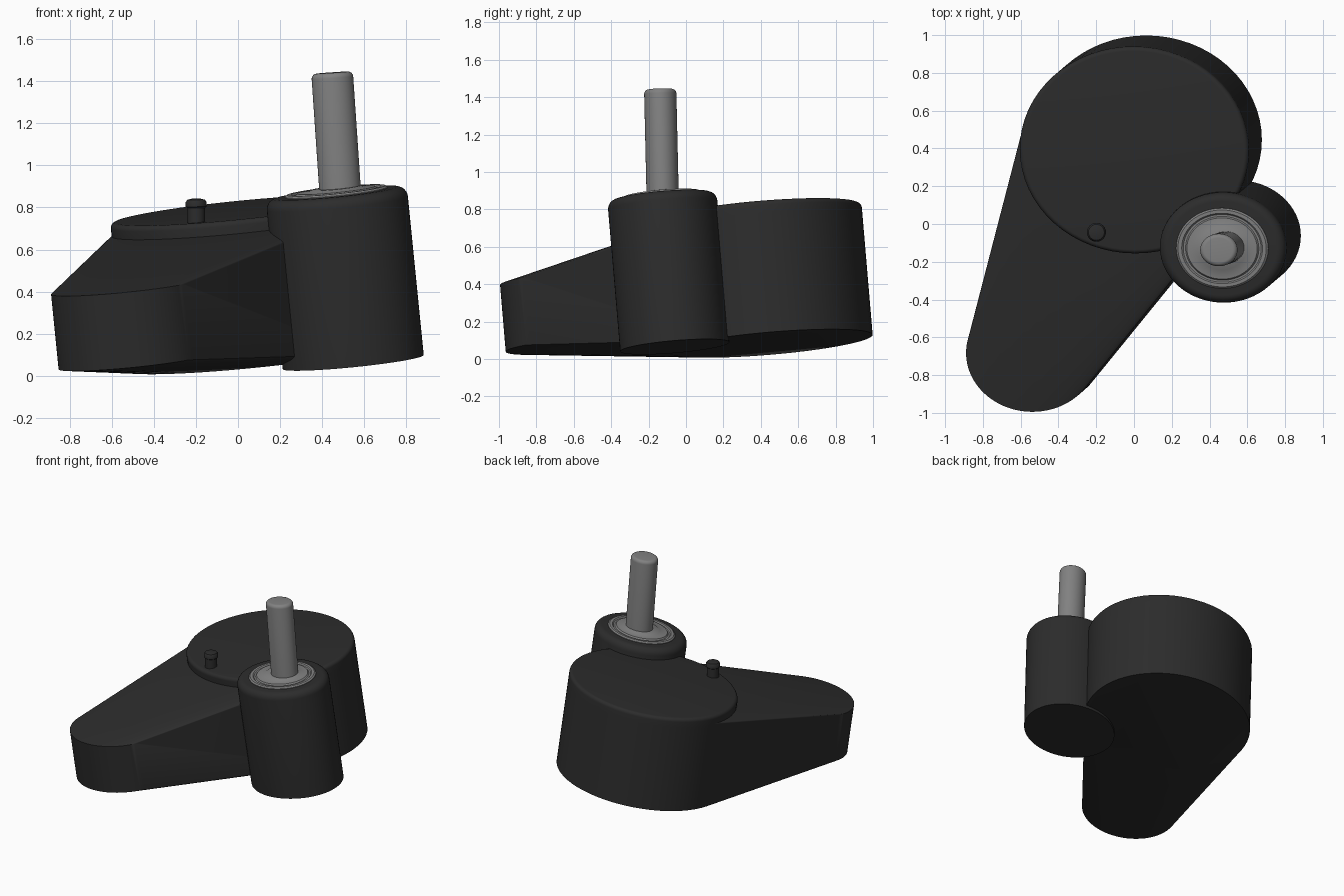
import bpy, bmesh, math
from mathutils import Vector, Matrix

if "Cube" in bpy.data.objects:
    bpy.data.objects.remove(bpy.data.objects["Cube"])

N = 64
TILT = Vector((-0.1, -0.085, 1))


def material(name, value):
    m = bpy.data.materials.new(name)
    m.diffuse_color = (value, value, value, 1)
    m.use_nodes = True
    m.node_tree.nodes["Principled BSDF"].inputs["Base Color"].default_value = m.diffuse_color
    return m


BLACK = material("matte_black", 0.025)
METAL = material("grey_metal", 0.22)


def frame(origin, axis=TILT):
    # rotation that leans local z onto the axis, placed at the origin
    return Matrix.Translation(origin) @ Vector((0, 0, 1)).rotation_difference(axis).to_matrix().to_4x4()


def finish(name, bm, mat):
    bmesh.ops.recalc_face_normals(bm, faces=bm.faces)
    me = bpy.data.meshes.new(name)
    bm.to_mesh(me)
    bm.free()
    me.materials.append(mat)
    ob = bpy.data.objects.new(name, me)
    bpy.context.collection.objects.link(ob)
    bpy.ops.object.select_all(action='DESELECT')
    ob.select_set(True)
    bpy.context.view_layer.objects.active = ob
    bpy.ops.object.shade_smooth_by_angle(angle=math.radians(35))
    return ob


def turned(name, profile, origin, mat, axis=TILT, squash=0.87):
    # closed oval turning from (radius, height) points
    m, bm, rings = frame(origin, axis), bmesh.new(), []
    for r, h in profile:
        rings.append([bm.verts.new(m @ Vector((r * math.cos(a), squash * r * math.sin(a), h)))
                      for a in (2 * math.pi * i / N for i in range(N))])
    for lo, hi in zip(rings, rings[1:]):
        for i in range(N):
            j = (i + 1) % N
            bm.faces.new((lo[i], lo[j], hi[j], hi[i]))
    bm.faces.new(rings[0][::-1])
    bm.faces.new(rings[-1])
    return finish(name, bm, mat)


def rounded(r, bottom, top, b, steps=6):
    # straight wall with a rounded upper edge
    return [(r, bottom)] + [(r - b + b * math.cos(t), top - b + b * math.sin(t))
                            for t in (math.pi / 2 * k / steps for k in range(steps + 1))]


# housing: hull between the large oval drum and the low arm end
DRUM, ARM = Vector((0.07, 0.45, 0.083)), Vector((-0.505, -0.655, 0.065))
bm = bmesh.new()


def arc(origin, rx, ry, h, start=0, sweep=2 * math.pi):
    m = frame(origin)
    for i in range(N):
        a = start + sweep * i / (N if sweep > 6 else N - 1)
        bm.verts.new(m @ Vector((rx * math.cos(a), ry * math.sin(a), h)))


arc(DRUM, 0.61, 0.55, 0)
arc(DRUM, 0.61, 0.55, 0.645)
arc(ARM, 0.35, 0.31, 0)
arc(ARM, 0.35, 0.31, 0.36, math.radians(-203), math.pi)
res = bmesh.ops.convex_hull(bm, input=bm.verts)
bmesh.ops.delete(bm, geom=[v for v in bm.verts if not v.link_faces], context='VERTS')
bmesh.ops.dissolve_limit(bm, angle_limit=0.01, verts=bm.verts, edges=bm.edges)
finish("housing", bm, BLACK)

# raised round lid on the drum
turned("drum_lid", rounded(0.61, 0.64, 0.71, 0.025), DRUM, BLACK, squash=0.55 / 0.61)

# upright socket for the stem
SOCKET = Vector((0.548, -0.06, 0.065))
turned("stem_socket", rounded(0.337, 0, 0.812, 0.05), SOCKET, BLACK)

# metal bearing with a shallow groove
turned("bearing_ring", [(0.245, 0.79), (0.245, 0.816), (0.235, 0.824), (0.215, 0.824), (0.207, 0.816),
                        (0.195, 0.816), (0.187, 0.826), (0.13, 0.83), (0.12, 0.836)], SOCKET, METAL)

# stem pin leans slightly less than the housing
turned("stem", rounded(0.099, -0.03, 0.568, 0.025), Vector((0.486, -0.125, 0.875)), METAL,
       axis=Vector((-0.068, -0.023, 1)))

# small brake button with a wider head
turned("brake_button", [(0.042, -0.03), (0.042, 0.068), (0.05, 0.074), (0.05, 0.095), (0.042, 0.107), (0.02, 0.112)],
       Vector((-0.198, -0.043, 0.73)), BLACK, axis=Vector((-0.01, -0.01, 1)), squash=1.0)
